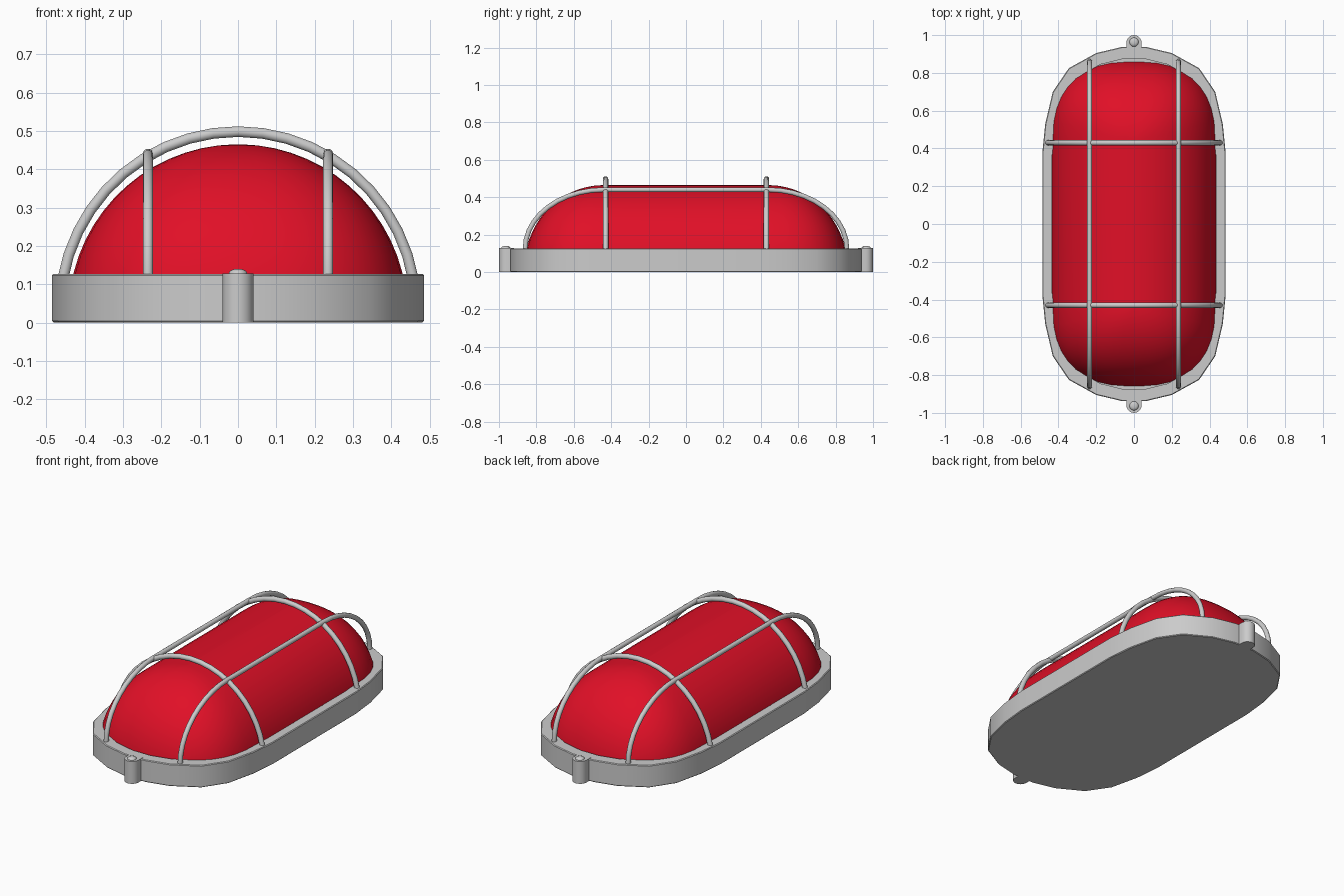
import bpy, bmesh, math

if "Cube" in bpy.data.objects:
    bpy.data.objects.remove(bpy.data.objects["Cube"])


def finish(name, bm, angle=35):
    bmesh.ops.recalc_face_normals(bm, faces=bm.faces)
    me = bpy.data.meshes.new(name)
    bm.to_mesh(me)
    bm.free()
    ob = bpy.data.objects.new(name, me)
    bpy.context.collection.objects.link(ob)
    bpy.ops.object.select_all(action='DESELECT')
    ob.select_set(True)
    bpy.context.view_layer.objects.active = ob
    bpy.ops.object.shade_smooth_by_angle(angle=math.radians(angle))
    return ob


def mirror4(q):
    # quarter outline (from +x side to +y end) to a closed loop
    half = q + [(-x, y) for x, y in reversed(q)]
    return half + [(-x, -y) for x, y in half]


def loft(name, rings, angle=35):
    bm = bmesh.new()
    vs = [[bm.verts.new(p) for p in r] for r in rings]
    n = len(vs[0])
    for a, b in zip(vs, vs[1:]):
        for i in range(n):
            j = (i + 1) % n
            bm.faces.new((a[i], a[j], b[j], b[i]))
    bm.faces.new(vs[0][::-1])
    bm.faces.new(vs[-1])
    return finish(name, bm, angle)


def tube(name, pts, r):
    cu = bpy.data.curves.new(name, 'CURVE')
    cu.dimensions = '3D'
    cu.bevel_depth = r
    cu.bevel_resolution = 3
    cu.use_fill_caps = True
    sp = cu.splines.new('POLY')
    sp.points.add(len(pts) - 1)
    for p, co in zip(sp.points, pts):
        p.co = (*co, 1)
    ob = bpy.data.objects.new(name, cu)
    bpy.context.collection.objects.link(ob)
    bpy.ops.object.select_all(action='DESELECT')
    ob.select_set(True)
    bpy.context.view_layer.objects.active = ob
    bpy.ops.object.convert(target='MESH')
    bpy.ops.object.shade_smooth_by_angle(angle=math.radians(40))


# base: faceted oval housing with a shallow recess inside the rim
quarter = [(.485, .38), (.47, .53), (.43, .70), (.345, .825), (.20, .905), (.065, .937)]
outer = mirror4(quarter)
edge = [(x * .992, y * .996) for x, y in outer]
inner = [(x * .895, y * .933) for x, y in outer]
loft("base", [[(x, y, z) for x, y in o] for o, z in (
    (edge, 0), (outer, .004), (outer, .123), (edge, .127), (inner, .127), (inner, .095))])

# lens: rounded red dome with a straight middle
R, zc, p = .442, .023, 2.5
rings = []
a0 = math.asin((.09 - zc) / R)
for k in range(15):
    a = a0 + (math.radians(89) - a0) * k / 14
    s, z = R * math.cos(a), zc + R * math.sin(a)
    q = []
    for i in range(10):
        t = math.radians(88) * i / 9
        q.append((s * math.cos(t) ** (2 / p), .44 + s * .96 * math.sin(t) ** (2 / p)))
    rings.append([(x, y, z) for x, y in mirror4(q)])
lens = loft("lens", rings, 60)
red = bpy.data.materials.new("red_lens")
red.diffuse_color = (.75, .005, .02, 1)
red.use_nodes = True
red.node_tree.nodes["Principled BSDF"].inputs["Base Color"].default_value = red.diffuse_color
lens.data.materials.append(red)

# guard: arched cross bars and long bars
for s, tag in ((-1, "front"), (1, "back")):
    pts = []
    for i in range(21):
        a = math.radians(10 + 160 * i / 20)
        pts.append((.464 * math.cos(a), s * .43, .034 + .464 * math.sin(a)))
    tube("cross_bar_" + tag, pts, .0145)
for s, tag in ((-1, "left"), (1, "right")):
    end = [(s * .235, .44 + .42 * math.cos(a), .125 + .315 * math.sin(a))
           for a in (math.radians(90 * i / 10) for i in range(11))]
    end = [(s * .235, .86, .105)] + end
    tube("long_bar_" + tag, end + [(x, -y, z) for x, y, z in reversed(end)], .0135)

# fixing lugs with domed screws
for s, tag in ((-1, "front"), (1, "back")):
    u = [(.04, .92)] + [(.04 * math.cos(math.pi * i / 10), .96 + .04 * math.sin(math.pi * i / 10))
                        for i in range(11)] + [(-.04, .92)]
    loft("lug_" + tag, [[(x, s * y, z) for x, y in u] for z in (0, .128)])
    dome = [[(r * math.cos(math.tau * i / 16), s * .963 + r * math.sin(math.tau * i / 16), z)
             for i in range(16)]
            for r, z in ((.024, .12), (.024, .131), (.019, .136), (.01, .139))]
    loft("screw_" + tag, dome, 50)
